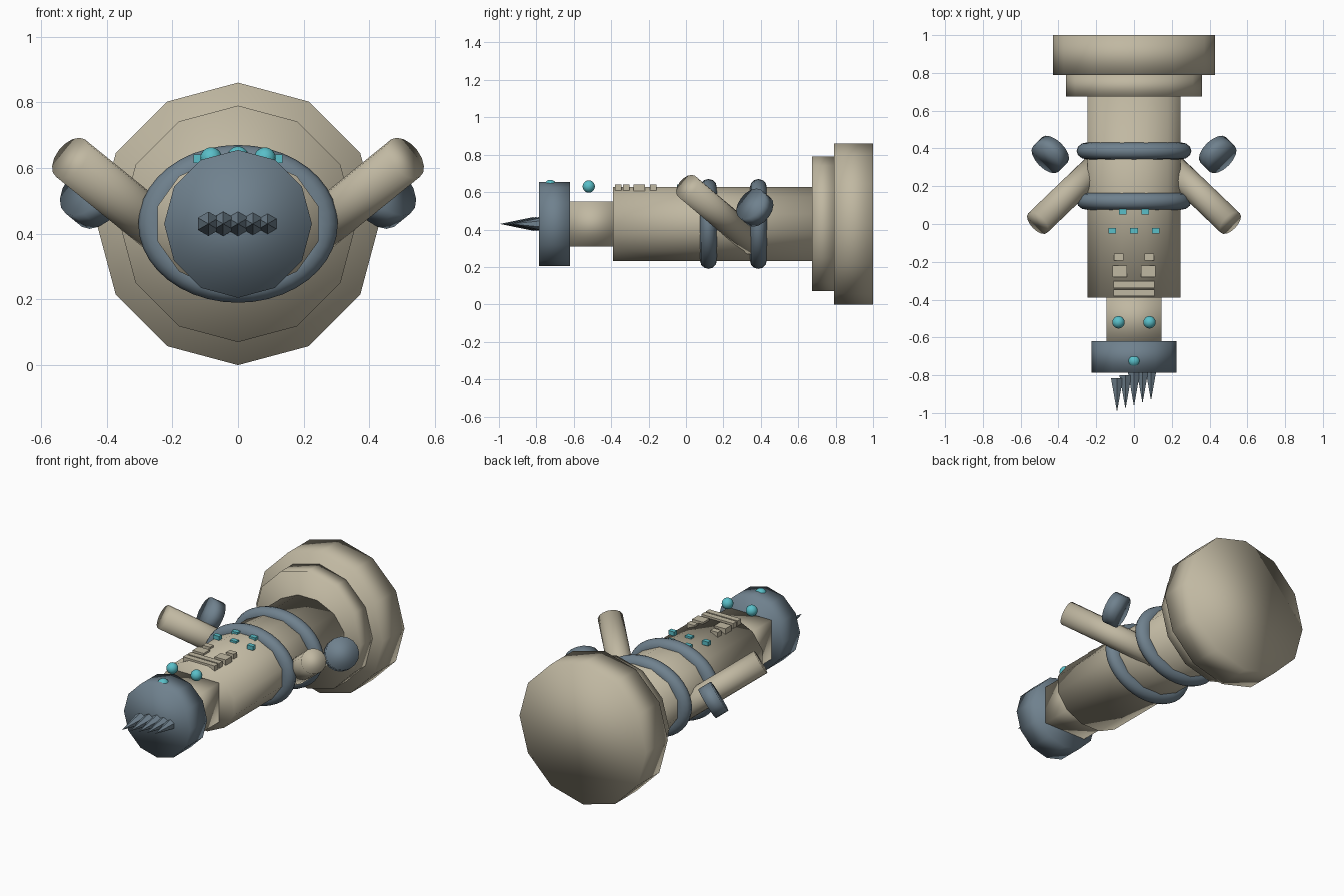
import bpy, math
from mathutils import Vector

cube = bpy.data.objects.get("Cube")
if cube:
    bpy.data.objects.remove(cube, do_unlink=True)


def material(name, rgb):
    m = bpy.data.materials.new(name)
    m.use_nodes = True
    m.diffuse_color = (*rgb, 1)
    m.node_tree.nodes["Principled BSDF"].inputs["Base Color"].default_value = (*rgb, 1)
    return m


TAN = material("warm_tan", (0.53, 0.48, 0.36))
STEEL = material("steel_grey", (0.16, 0.22, 0.27))
CYAN = material("bright_cyan", (0.10, 0.52, 0.58))
AXIS_Z = 0.43


def finish(name, mat, smooth=True):
    ob = bpy.context.object
    ob.name = name
    ob.data.materials.append(mat)
    if smooth:
        bpy.ops.object.shade_smooth()
    return ob


def rod(name, mat, start, end, r1, r2=None, sides=12, smooth=True):
    """Cylinder or cone running between two points."""
    a, b = Vector(start), Vector(end)
    d = b - a
    rot = d.to_track_quat("Z", "Y").to_euler()
    bpy.ops.mesh.primitive_cone_add(vertices=sides, radius1=r1,
                                    radius2=r1 if r2 is None else r2,
                                    depth=d.length, location=(a + b) / 2, rotation=rot)
    return finish(name, mat, smooth)


def box(name, mat, loc, size, smooth=False):
    bpy.ops.mesh.primitive_cube_add(size=1, location=loc)
    bpy.context.object.scale = size
    return finish(name, mat, smooth)


def ball(name, loc, r):
    bpy.ops.mesh.primitive_uv_sphere_add(segments=16, ring_count=10, radius=r, location=loc)
    return finish(name, CYAN)


# Rear discs
rod("rear_disc", TAN, (0, 0.79, AXIS_Z), (0, 1, AXIS_Z), 0.43)
rod("rear_collar", TAN, (0, 0.675, AXIS_Z), (0, 0.79, AXIS_Z), 0.36)

# Oval body with flat top, bottom and sides
bpy.ops.mesh.primitive_cylinder_add(vertices=12, radius=1, depth=1.07)
body = finish("body", TAN)
for v in body.data.vertices:
    a = math.atan2(v.co.y, v.co.x) + math.pi / 12
    v.co = (0.254 * math.cos(a), 0.145 - v.co.z, AXIS_Z + 0.205 * math.sin(a))
# The swap of axes above keeps the winding outward
body.data.update()

# Neck and head
box("neck", TAN, (0, -0.5, AXIS_Z), (0.29, 0.26, 0.24), True)
rod("head", STEEL, (0, -0.785, AXIS_Z), (0, -0.62, AXIS_Z), 0.225)

# Hoops around the body
for name, y in (("front_hoop", 0.12), ("rear_hoop", 0.387)):
    bpy.ops.mesh.primitive_torus_add(major_radius=0.2, minor_radius=0.045,
                                     major_segments=40, minor_segments=12,
                                     location=(0, y, AXIS_Z),
                                     rotation=(math.pi / 2, 0, 0))
    bpy.context.object.scale = (1.24, 0.98, 1)
    finish(name, STEEL)

# Arms and the pods set behind them
for side, s in (("left", 1), ("right", -1)):
    rod(side + "_arm", TAN, (s * 0.14, 0.36, 0.33), (s * 0.51, 0.005, 0.63), 0.072, sides=16)
    c = Vector((s * 0.443, 0.368, 0.517))
    d = Vector((s * 0.61, -0.61, 0.5)).normalized() * 0.04
    rod(side + "_pod", STEEL, c - d, c + d, 0.095, sides=16)

# Staggered row of spikes
for i in range(5):
    x, y = (i - 2) * 0.045, -0.815 + i * 0.015
    rod("spike_%d" % (i + 1), STEEL, (x, y, AXIS_Z), (x, y - 0.18, AXIS_Z), 0.037, 0, 6, False)

# Eyes
for side, s in (("left", 1), ("right", -1)):
    ball(side + "_eye", (s * 0.082, -0.52, 0.63), 0.033)
ball("head_eye", (0, -0.725, 0.633), 0.033)

# Buttons
for i, (x, y) in enumerate([(-0.06, 0.065), (0.06, 0.065),
                            (-0.115, -0.035), (0, -0.035), (0.115, -0.035)]):
    box("button_%d" % (i + 1), CYAN, (x, y, 0.628), (0.04, 0.028, 0.025))

# Raised vents on the top of the body
for side, s in (("left", 1), ("right", -1)):
    box(side + "_vent_stud", TAN, (s * 0.08, -0.175, 0.62), (0.05, 0.035, 0.04))
    box(side + "_vent_block", TAN, (s * 0.075, -0.25, 0.62), (0.075, 0.06, 0.04))
for i, y in enumerate((-0.32, -0.363)):
    box("vent_bar_%d" % (i + 1), TAN, (0, y, 0.615), (0.215, 0.035, 0.05))
